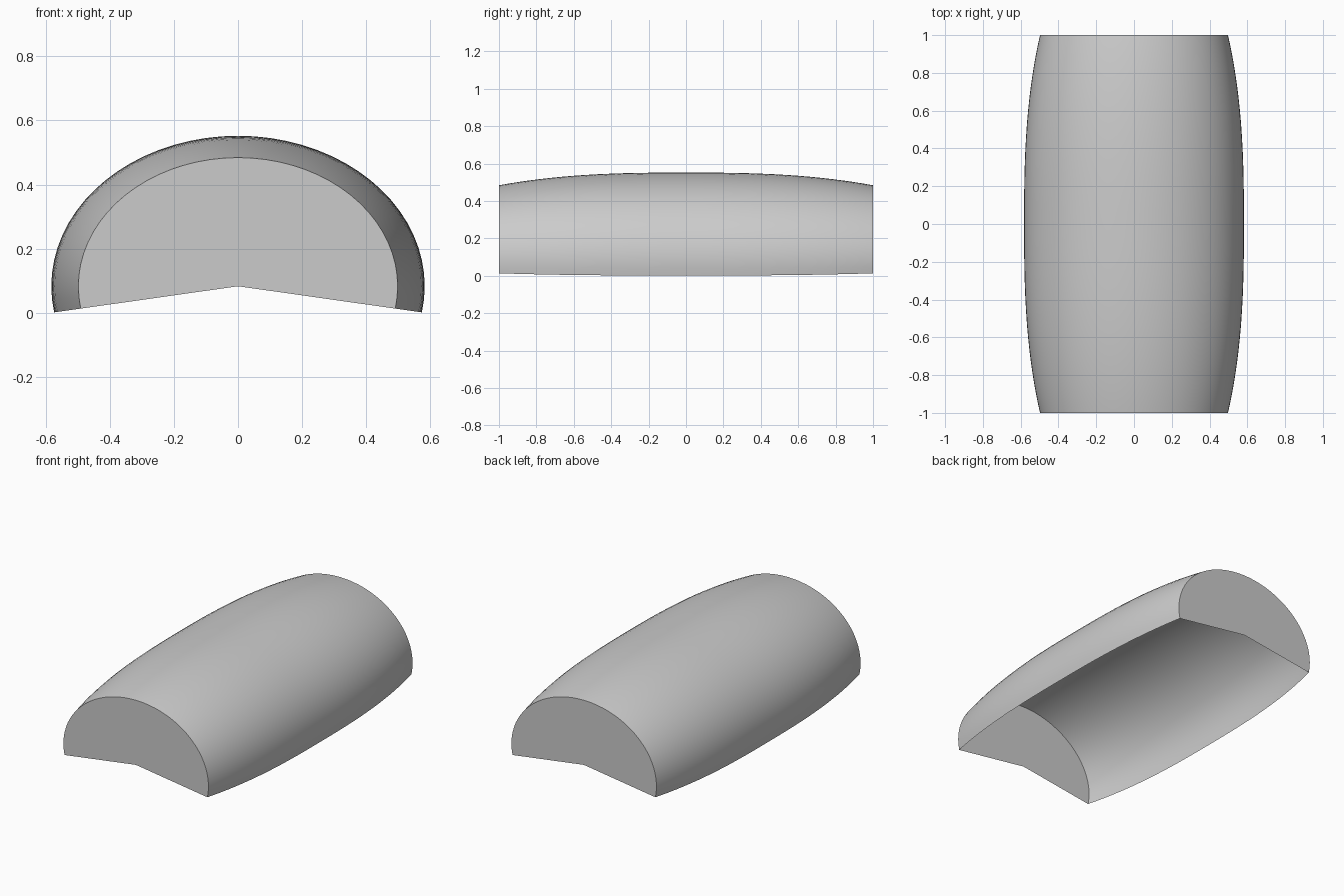
import bpy, bmesh, math

if "Cube" in bpy.data.objects:
    bpy.data.objects.remove(bpy.data.objects["Cube"])

HUB_Z = 0.083            # height of the arc centre
RX, RZ = 0.582, 0.469    # mid-length radii of the elliptical arc
ARC_N, LEN_N = 40, 32    # segments around and along


def swell(y):
    # barrel factor: 1 in the middle, tapering towards both ends
    return 1 - 0.145 * abs(y) ** 2.7


bm = bmesh.new()

# 200 degree arcs swept along y
rings = []
for j in range(LEN_N + 1):
    y = -math.cos(math.pi * j / LEN_N) * 0.5 + (2 * j / LEN_N - 1) * 0.5
    s = swell(y)
    ring = []
    for i in range(ARC_N + 1):
        a = math.radians(-10 + 200 * i / ARC_N)
        ring.append(bm.verts.new((RX * s * math.cos(a), y,
                                  HUB_Z + RZ * s * math.sin(a))))
    rings.append(ring)

# curved shell, left open underneath
for r0, r1 in zip(rings, rings[1:]):
    for i in range(ARC_N):
        bm.faces.new((r0[i], r1[i], r1[i + 1], r0[i + 1]))

# flat end caps fanned from the arc centre
for ring, y in ((rings[0], -1), (rings[-1], 1)):
    hub = bm.verts.new((0, y, HUB_Z))
    for i in range(ARC_N):
        a, b = ring[i], ring[i + 1]
        bm.faces.new((hub, a, b) if y < 0 else (hub, b, a))

bmesh.ops.recalc_face_normals(bm, faces=bm.faces)
mesh = bpy.data.meshes.new("barrel_cover")
bm.to_mesh(mesh)
bm.free()

cover = bpy.data.objects.new("barrel_cover", mesh)
bpy.context.collection.objects.link(cover)
bpy.context.view_layer.objects.active = cover
cover.select_set(True)
bpy.ops.object.shade_smooth_by_angle(angle=math.radians(30))
